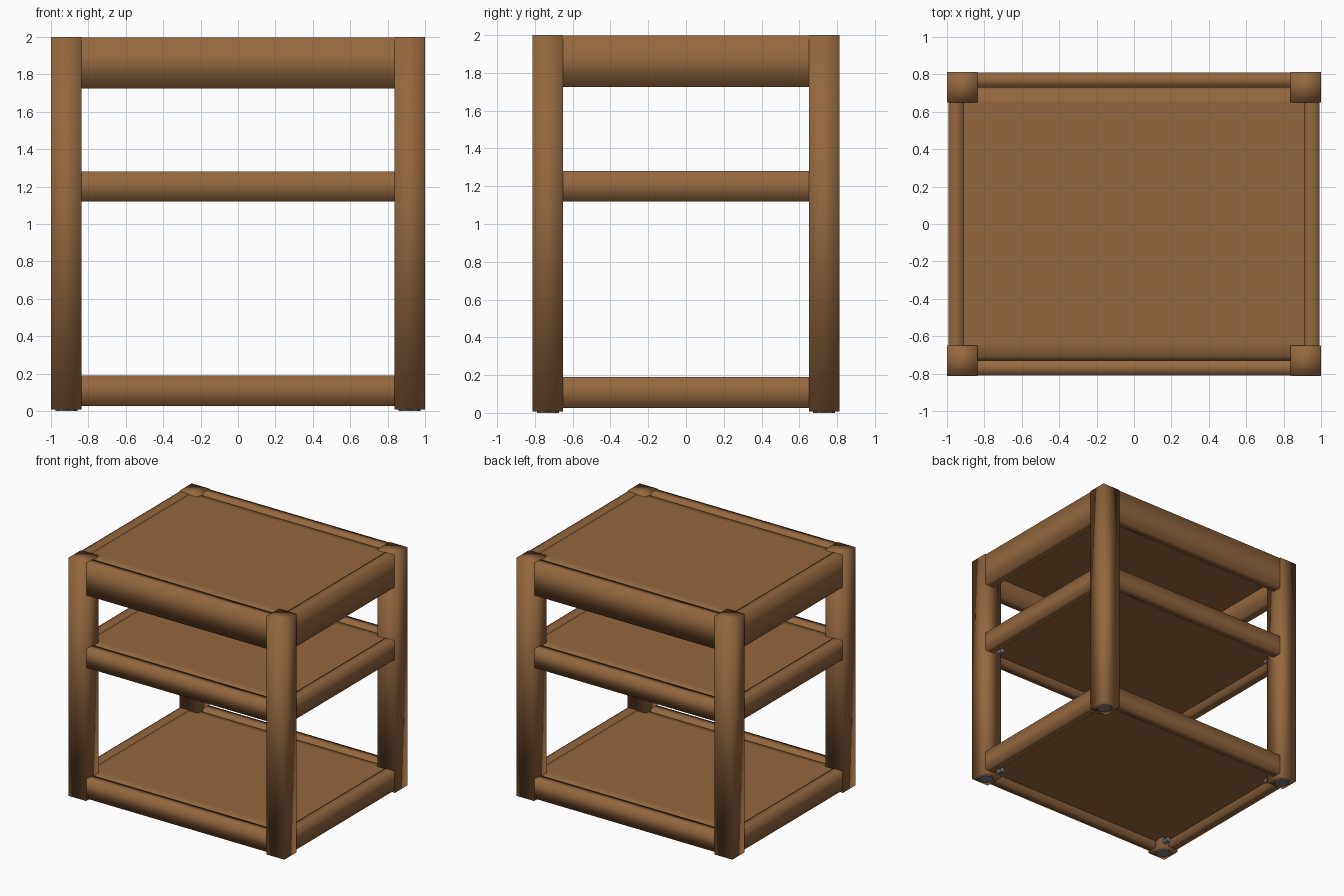
import bpy, bmesh
from mathutils import Matrix, Vector

if "Cube" in bpy.data.objects:
    bpy.data.objects.remove(bpy.data.objects["Cube"], do_unlink=True)


def material(name, colour):
    m = bpy.data.materials.new(name)
    m.use_nodes = True
    m.diffuse_color = colour
    m.node_tree.nodes["Principled BSDF"].inputs["Base Color"].default_value = colour
    return m


wood = material("brown wood", (0.30, 0.136, 0.048, 1))
metal = material("grey metal", (0.2, 0.21, 0.22, 1))


def finish(name, bm, mat):
    mesh = bpy.data.meshes.new(name)
    bmesh.ops.recalc_face_normals(bm, faces=bm.faces)
    bm.to_mesh(mesh)
    bm.free()
    mesh.materials.append(mat)
    ob = bpy.data.objects.new(name, mesh)
    bpy.context.collection.objects.link(ob)


def soft_box(name, low, high, sharp_axis=None):
    """Box with soft shading; faces across sharp_axis keep crisp edges."""
    low, high = Vector(low), Vector(high)
    bm = bmesh.new()
    bmesh.ops.create_cube(bm, size=1)
    bmesh.ops.scale(bm, vec=high - low, verts=bm.verts)
    bmesh.ops.translate(bm, vec=(low + high) / 2, verts=bm.verts)
    bm.normal_update()
    for f in bm.faces:
        f.smooth = True
        if sharp_axis is not None and abs(f.normal[sharp_axis]) > 0.9:
            for e in f.edges:
                e.smooth = False
    finish(name, bm, wood)


def peg(name, centre, direction, radius, length):
    bm = bmesh.new()
    bmesh.ops.create_cone(bm, cap_ends=True, segments=8, radius1=radius,
                          radius2=radius, depth=length)
    turn = Vector(direction).to_track_quat("Z", "Y").to_matrix().to_4x4()
    bmesh.ops.transform(bm, matrix=Matrix.Translation(centre) @ turn, verts=bm.verts)
    finish(name, bm, metal)


def panel(name, top):
    """Flat board with front and back edges rounded over."""
    bottom = top - 0.1
    half = [(0.65, top), (0.705, top - 0.007), (0.732, top - 0.03), (0.732, bottom)]
    profile = [(-y, z) for y, z in reversed(half)] + half
    bm = bmesh.new()
    face = bm.faces.new([bm.verts.new((-0.91, y, z)) for y, z in profile])
    side = bmesh.ops.extrude_face_region(bm, geom=[face])
    moved = [v for v in side["geom"] if isinstance(v, bmesh.types.BMVert)]
    bmesh.ops.translate(bm, vec=(1.82, 0, 0), verts=moved)
    bm.normal_update()
    for f in bm.faces:
        f.smooth = abs(f.normal.y) > 0.05
    finish(name, bm, wood)


# Legs with metal feet
X, Y, LEG = 0.998, 0.813, 0.163
for sx, side in ((1, "left"), (-1, "right")):
    for sy, end in ((-1, "front"), (1, "back")):
        xs = sorted((sx * X, sx * (X - LEG)))
        ys = sorted((sy * Y, sy * (Y - LEG)))
        soft_box(f"{end}_{side}_leg", (xs[0], ys[0], 0.008), (xs[1], ys[1], 2))
        peg(f"{end}_{side}_foot", (sum(xs) / 2, sum(ys) / 2, 0.01), (0, 0, 1), 0.058, 0.02)

# Three tiers of rails, each holding a board
for tier, low, high in (("top", 1.725, 1.997), ("middle", 1.12, 1.28),
                        ("bottom", 0.027, 0.19)):
    for s, end, side in ((-1, "front", "right"), (1, "back", "left")):
        ys = sorted((s * 0.808, s * 0.73))
        soft_box(f"{tier}_{end}_rail", (-X + LEG, ys[0], low), (X - LEG, ys[1], high), 0)
        xs = sorted((s * 0.992, s * 0.91))
        soft_box(f"{tier}_{side}_rail", (xs[0], -Y + LEG, low), (xs[1], Y - LEG, high), 1)
    panel(f"{tier}_panel", high - 0.006)

    # Bolts run from the legs, tucked under the lower boards
    if tier != "top":
        for sx, side in ((1, "left"), (-1, "right")):
            for sy, end in ((-1, "front"), (1, "back")):
                peg(f"{tier}_{end}_{side}_bolt", (sx * 0.86, sy * 0.63, low + 0.025),
                    (0, sy, 0), 0.022, 0.06)
